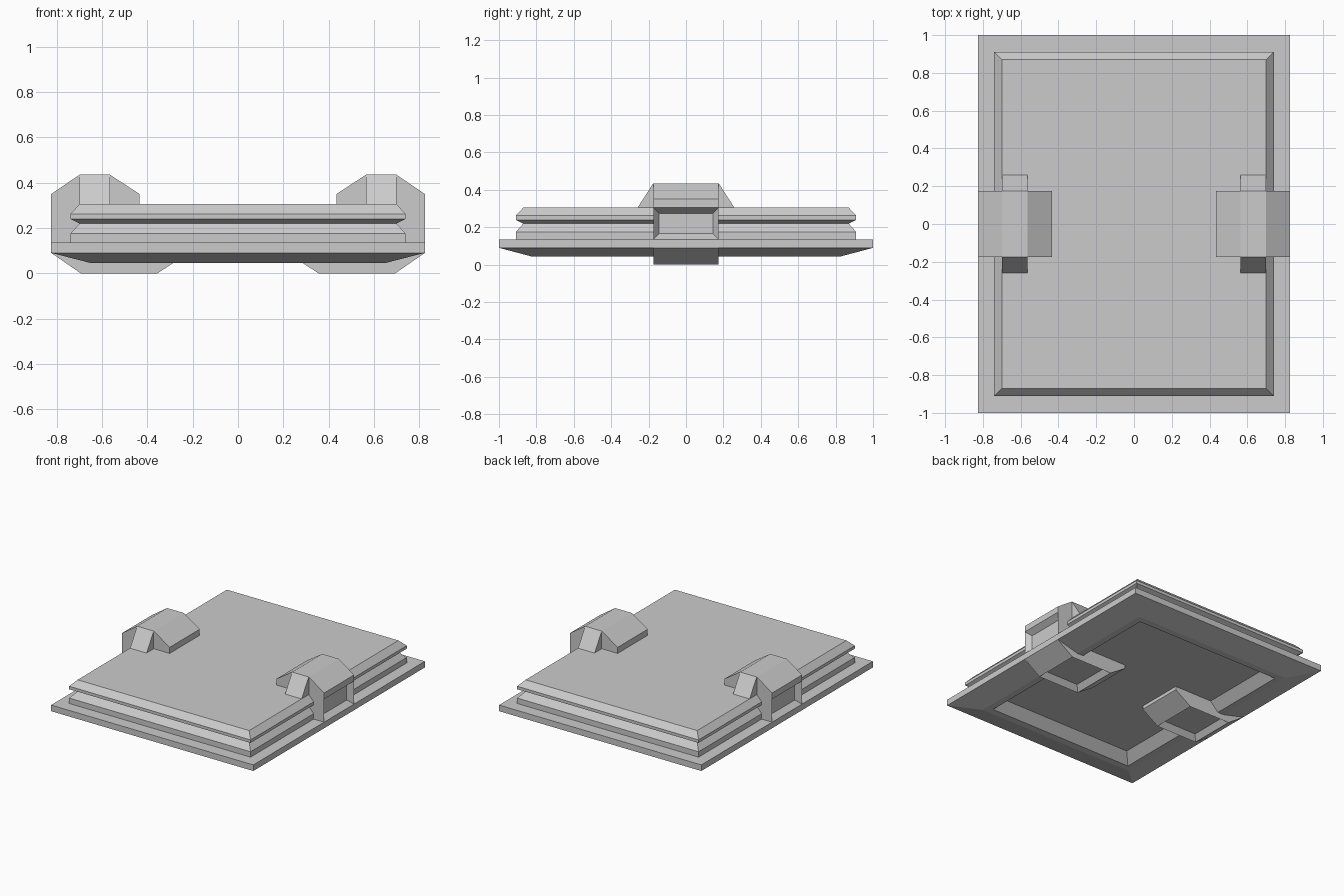
import bpy, bmesh

if "Cube" in bpy.data.objects:
    bpy.data.objects.remove(bpy.data.objects["Cube"])


def finish(name, bm, mirror=None):
    bmesh.ops.recalc_face_normals(bm, faces=bm.faces)
    mesh = bpy.data.meshes.new(name)
    bm.to_mesh(mesh)
    bm.free()
    ob = bpy.data.objects.new(name, mesh)
    bpy.context.collection.objects.link(ob)
    if mirror:
        mod = ob.modifiers.new("Mirror", 'MIRROR')
        mod.use_axis = mirror
        mod.use_mirror_merge = False
    return ob


def skin(bm, loops):
    """Join equal-length closed point loops and cap both ends."""
    rings = [[bm.verts.new(p) for p in loop] for loop in loops]
    n = len(rings[0])
    sides = []
    for a, b in zip(rings, rings[1:]):
        sides += [bm.faces.new((a[i], a[(i + 1) % n], b[(i + 1) % n], b[i]))
                  for i in range(n)]
    bm.faces.new(rings[0][::-1])
    bm.faces.new(rings[-1])
    return sides


# Stepped plate: half width, half depth, height from recessed floor to top
levels = [
    (0.535, 0.715, 0.11), (0.60, 0.78, 0.045), (0.65, 0.83, 0.045),
    (0.825, 1.0, 0.09), (0.825, 1.0, 0.135), (0.74, 0.91, 0.135),
    (0.74, 0.91, 0.175), (0.70, 0.87, 0.22), (0.74, 0.91, 0.24),
    (0.74, 0.91, 0.262), (0.70, 0.87, 0.305),
]
bm = bmesh.new()
skin(bm, [[(-x, -y, z), (x, -y, z), (x, y, z), (-x, y, z)] for x, y, z in levels])
finish("stepped_plate", bm)

# Side clips wrapping the plate edge: x, z profile extruded along y
profile = [
    (0.695, 0.0), (0.825, 0.09), (0.825, 0.135), (0.825, 0.305), (0.825, 0.35),
    (0.70, 0.435), (0.565, 0.435), (0.435, 0.35), (0.435, 0.20),
    (0.225, 0.14), (0.225, 0.085), (0.355, 0.0),
]
bm = bmesh.new()
sides = skin(bm, [[(x, y, z) for x, z in profile] for y in (-0.175, 0.175)])
bmesh.ops.recalc_face_normals(bm, faces=bm.faces)
# Tapered recesses in the outer face and the underside
bmesh.ops.inset_individual(bm, faces=[sides[2], sides[-1]],
                           thickness=0.043, depth=-0.04)
finish("side_clip", bm, (True, False, False))

# Sloped braces in front of and behind each clip
brace = [(0.175, 0.30), (0.262, 0.30), (0.175, 0.435)]
bm = bmesh.new()
skin(bm, [[(x, y, z) for y, z in brace] for x in (0.565, 0.70)])
finish("clip_brace", bm, (True, True, False))
